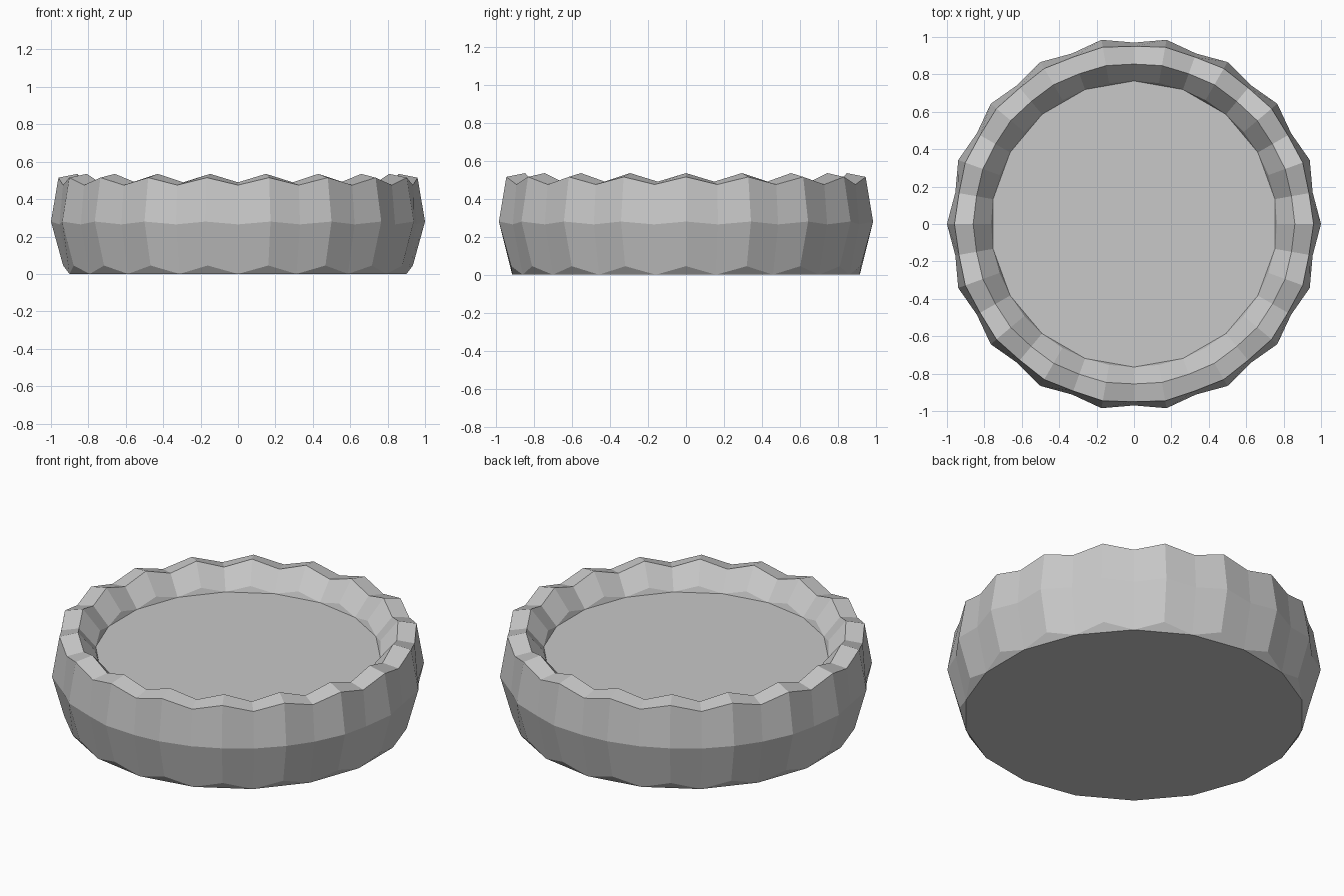
import bpy
import bmesh
from math import cos, sin, tau

if "Cube" in bpy.data.objects:
    bpy.data.objects.remove(bpy.data.objects["Cube"])

LOBES = 18
STEPS = LOBES * 2

# Wall cross-section as (radius, height), from the foot over the rim to the floor
CREST = [(0.935, 0.045), (1.0, 0.28), (0.96, 0.515), (0.86, 0.535), (0.765, 0.42)]
VALLEY = [(0.915, 0.0), (0.97, 0.265), (0.95, 0.475), (0.855, 0.49), (0.765, 0.385)]

grey = bpy.data.materials.new("plain_grey")
grey.use_nodes = True
colour = (0.58, 0.58, 0.58, 1)
grey.diffuse_color = colour
grey.node_tree.nodes["Principled BSDF"].inputs["Base Color"].default_value = colour


def point(k, radius, height):
    angle = tau * k / STEPS
    return (radius * cos(angle), radius * sin(angle), height)


def finish(name, bm):
    mesh = bpy.data.meshes.new(name)
    bm.to_mesh(mesh)
    bm.free()
    mesh.materials.append(grey)
    obj = bpy.data.objects.new(name, mesh)
    bpy.context.collection.objects.link(obj)
    return obj


def disc(name, section, facing_up):
    """Flat polygon joining the valley points of one end of the wall."""
    bm = bmesh.new()
    verts = [bm.verts.new(point(k, *section)) for k in range(1, STEPS, 2)]
    bm.faces.new(verts if facing_up else verts[::-1])
    return finish(name, bm)


# Scalloped wall: crests and valleys alternate around the ring
bm = bmesh.new()
rings = []
for crest, valley in zip(CREST, VALLEY):
    rings.append([bm.verts.new(point(k, *(valley if k % 2 else crest)))
                  for k in range(STEPS)])
for low, high in zip(rings, rings[1:]):
    for k in range(STEPS):
        n = (k + 1) % STEPS
        bm.faces.new((low[k], low[n], high[n], high[k]))

# Small triangles under each crest, down to the flat discs
foot, inner = rings[0], rings[-1]
for k in range(0, STEPS, 2):
    n = k + 1
    bm.faces.new((foot[k - 1], foot[n], foot[k]))
    bm.faces.new((inner[k - 1], inner[k], inner[n]))
finish("scalloped_wall", bm)

# Raised floor inside and flat underside
disc("inner_floor", VALLEY[-1], True)
disc("underside", VALLEY[0], False)
